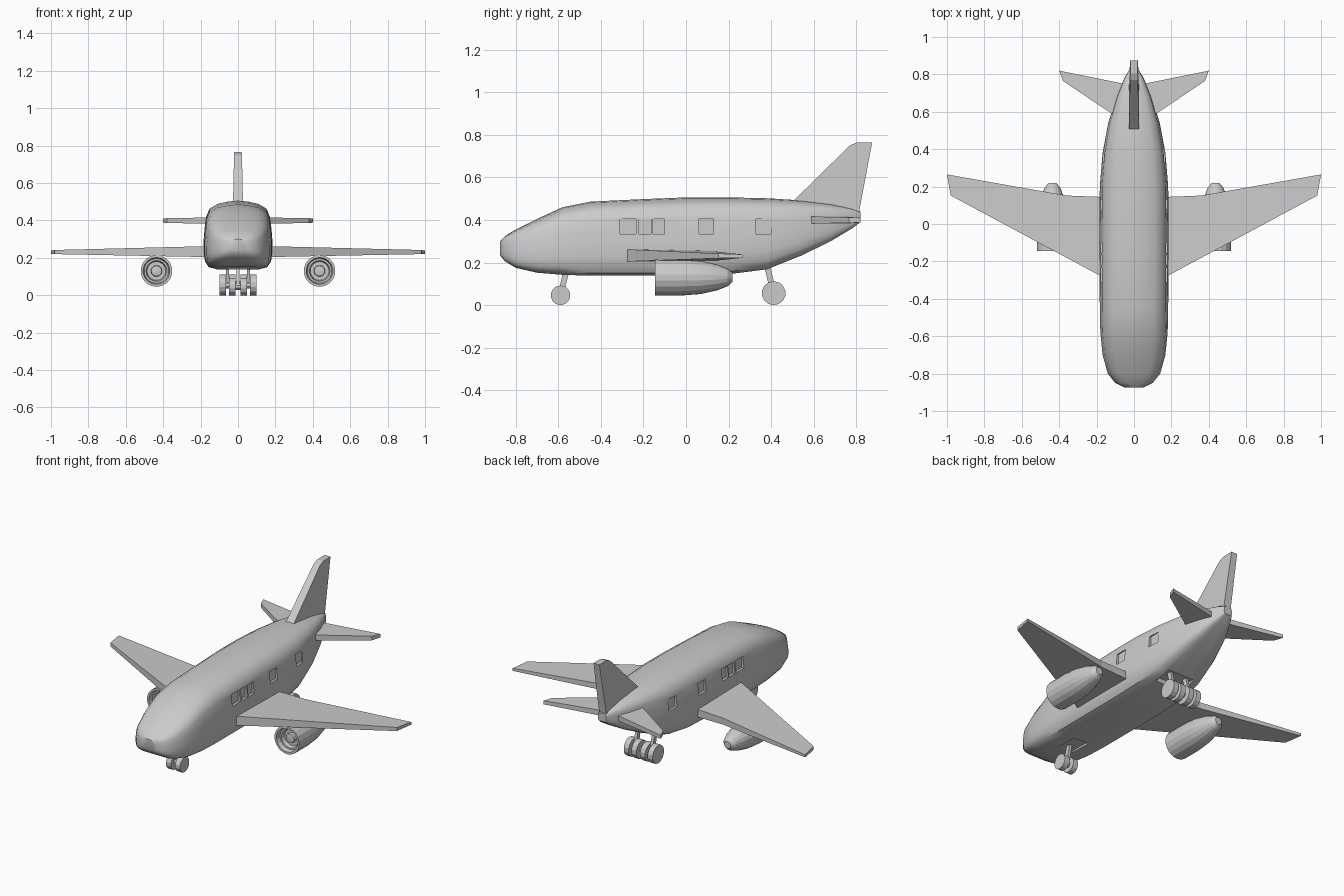
import bpy, bmesh, math
from mathutils import Vector

cube = bpy.data.objects.get("Cube")
if cube:
    bpy.data.objects.remove(cube, do_unlink=True)

grey = bpy.data.materials.new("light_grey")
grey.use_nodes = True
COLOR = (0.6, 0.6, 0.6, 1)
grey.diffuse_color = COLOR
grey.node_tree.nodes["Principled BSDF"].inputs["Base Color"].default_value = COLOR


def make(name, bm, smooth=None):
    bmesh.ops.recalc_face_normals(bm, faces=bm.faces)
    me = bpy.data.meshes.new(name)
    bm.to_mesh(me)
    bm.free()
    me.materials.append(grey)
    ob = bpy.data.objects.new(name, me)
    bpy.context.collection.objects.link(ob)
    if smooth:
        bpy.ops.object.select_all(action='DESELECT')
        ob.select_set(True)
        bpy.context.view_layer.objects.active = ob
        bpy.ops.object.shade_smooth_by_angle(angle=math.radians(smooth))
    return ob


def loft(bm, rings, caps=True):
    """Bridge equal-length rings of points into a skin."""
    loops = [[bm.verts.new(p) for p in r] for r in rings]
    n = len(loops[0])
    for a, b in zip(loops, loops[1:]):
        for i in range(n):
            j = (i + 1) % n
            bm.faces.new((a[i], a[j], b[j], b[i]))
    if caps:
        bm.faces.new(loops[0])
        bm.faces.new(loops[-1])


def box(bm, lo, hi):
    rings = [[(lo[0], lo[1], z), (hi[0], lo[1], z), (hi[0], hi[1], z), (lo[0], hi[1], z)]
             for z in (lo[2], hi[2])]
    loft(bm, rings)


def ring(c, r, y, n):
    return [(c[0] + r * math.cos(2 * math.pi * (i + .5) / n), y,
             c[1] + r * math.sin(2 * math.pi * (i + .5) / n)) for i in range(n)]


# Fuselage: stations of (y, half width, bottom, top)
stations = [(-.875, .05, .235, .30), (-.85, .10, .205, .325), (-.8, .14, .175, .355),
            (-.7, .168, .152, .405), (-.58, .18, .142, .46), (-.45, .183, .138, .486),
            (-.2, .184, .138, .498), (0, .184, .138, .506), (.2, .183, .145, .506),
            (.38, .168, .168, .502), (.54, .138, .232, .492), (.68, .095, .30, .475),
            (.78, .052, .36, .455), (.82, .028, .39, .44)]
# Half section, top to bottom: fractions of half width and height
half = [(0, 1), (.3, .985), (.6, .95), (.83, .88), (.93, .76), (.97, .6), (1, .42),
        (1, .25), (.96, .12), (.85, .035), (.6, 0), (.3, 0), (0, 0)]
section = half + [(-x, z) for x, z in half[-2:0:-1]]
bm = bmesh.new()
loft(bm, [[(x * w, y, b + z * (t - b)) for x, z in section] for y, w, b, t in stations])
fuselage = make("fuselage", bm, 40)

# Shallow window recesses and gear bays cut into the fuselage
bm = bmesh.new()
for side in (1, -1):
    for y0, y1, x in ((-.31, -.235, .164), (-.22, -.165, .165), (-.155, -.1, .165),
                      (.06, .13, .165), (.33, .40, .153)):
        xs = sorted((side * x, side * .25))
        box(bm, (xs[0], y0, .335), (xs[1], y1, .405))
box(bm, (-.05, -.60, .10), (.05, -.46, .152))
box(bm, (-.09, .30, .10), (.09, .41, .185))
cutter = make("recess_cutter", bm)
cutter.hide_render = True
cutter.hide_viewport = True
cutter.display_type = 'WIRE'
cut = fuselage.modifiers.new("recesses", 'BOOLEAN')
cut.object = cutter
cut.solver = 'EXACT'


# Wings and tailplanes: outline of (x, y, bottom, top)
def surface(name, outline):
    for side, label in ((1, "left"), (-1, "right")):
        bm = bmesh.new()
        loft(bm, [[(side * p[0], p[1], p[k]) for p in outline] for k in (2, 3)])
        make(label + "_" + name, bm)


surface("wing", [(.10, -.32, .203, .264), (.98, .152, .22, .242), (1, .265, .222, .238),
                 (.36, .152, .21, .25), (.10, .142, .205, .255)])
surface("tailplane", [(.03, .53, .382, .418), (.38, .765, .386, .412),
                      (.40, .82, .388, .41), (.03, .745, .382, .416)])

# Fin: outline of (y, z, half thickness)
fin = [(.50, .485, .027), (.77, .75, .021), (.805, .765, .02), (.875, .765, .02),
       (.81, .42, .025), (.66, .42, .027)]
bm = bmesh.new()
loft(bm, [[(s * t, y, z) for y, z, t in fin] for s in (1, -1)])
make("tail_fin", bm)

# Engines: intake, spinner and tapered cowl as (y, radius)
cowl = [(-.118, .012), (-.115, .028), (-.095, .03), (-.095, .05), (-.118, .056), (-.118, .066),
        (-.145, .072), (-.145, .085), (-.02, .085), (.07, .078), (.15, .06),
        (.195, .042), (.218, .022)]
for side, label in ((1, "left"), (-1, "right")):
    bm = bmesh.new()
    loft(bm, [ring((side * .436, .13), r, y, 18) for y, r in cowl])
    make(label + "_engine", bm, 15)
    bm = bmesh.new()
    box(bm, (side * .436 - .012, -.09, .19), (side * .436 + .012, .08, .225))
    make(label + "_engine_pylon", bm)


# Landing gear: wheels on a cross axle with leaning struts
def disc(bm, x0, x1, y, z, r, n=14):
    loft(bm, [[(x, y + a, z + b) for a, _, b in ring((0, 0), r, 0, n)] for x in (x0, x1)])


def gear(name, y, r, wheels, struts, top):
    bm = bmesh.new()
    for x in wheels:
        disc(bm, x - .017, x + .017, y, r, r)
    disc(bm, min(wheels), max(wheels), y, r, r * .4, 8)
    make(name + "_wheels", bm)
    bm = bmesh.new()
    for x in struts:
        loft(bm, [[(x + i * .009, yy + j * .014, z) for i, j in ((-1, -1), (1, -1), (1, 1), (-1, 1))]
                  for yy, z in ((y, r), top)])
    make(name + "_struts", bm)


gear("nose_gear", -.59, .046, (-.031, .031), (0,), (-.56, .17))
gear("main_gear", .412, .056, (-.082, -.03, .03, .082), (-.056, .056), (.375, .21))
